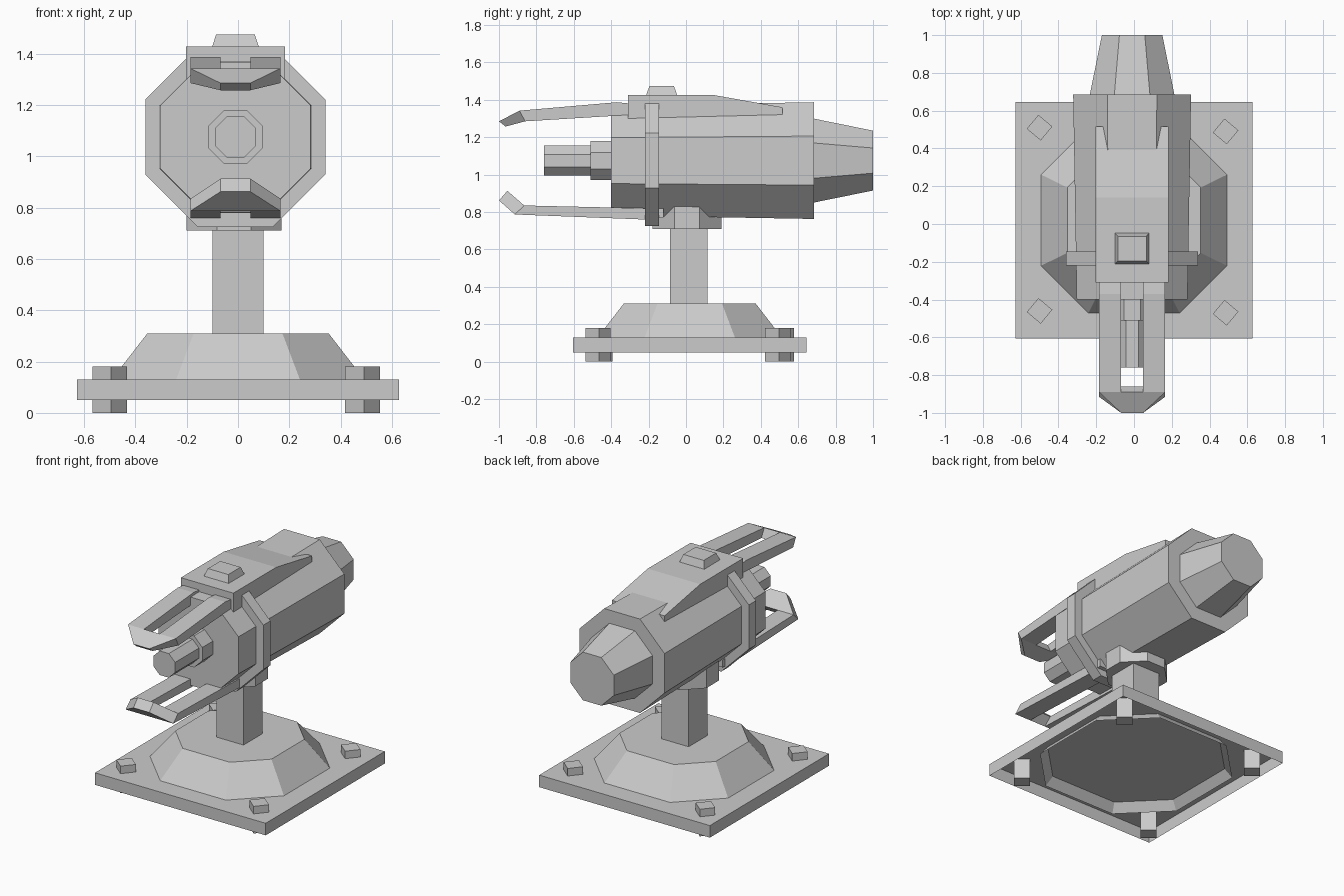
import bpy, bmesh
from math import radians
from mathutils import Matrix, Vector

cube = bpy.data.objects.get("Cube")
if cube:
    bpy.data.objects.remove(cube, do_unlink=True)

# Single grey paint
grey = bpy.data.materials.new("plain grey")
grey.use_nodes = True
GREY = (0.6, 0.6, 0.6, 1)
grey.diffuse_color = GREY
grey.node_tree.nodes["Principled BSDF"].inputs["Base Color"].default_value = GREY

CX, CZ = -0.01, 1.075    # centre line of the gun body
BY = 0.02                # centre of the base in depth


def finish(name, bm, fix_normals=True):
    if fix_normals:
        bmesh.ops.recalc_face_normals(bm, faces=bm.faces)
    mesh = bpy.data.meshes.new(name)
    bm.to_mesh(mesh)
    bm.free()
    mesh.materials.append(grey)
    obj = bpy.data.objects.new(name, mesh)
    bpy.context.collection.objects.link(obj)
    return obj


def loft(name, rings, caps=(True, True)):
    """Skin a list of equal-length point rings, with optional end caps."""
    bm = bmesh.new()
    loops = [[bm.verts.new(p) for p in ring] for ring in rings]
    n = len(loops[0])
    for a, b in zip(loops, loops[1:]):
        for i in range(n):
            j = (i + 1) % n
            bm.faces.new((a[i], a[j], b[j], b[i]))
    if caps[0]:
        bm.faces.new(loops[0][::-1])
    if caps[1]:
        bm.faces.new(loops[-1])
    return finish(name, bm)


def octagon(h, ratio=0.42):
    k = h * ratio
    return [(h, -k), (h, k), (k, h), (-k, h), (-h, k), (-h, -k), (-k, -h), (k, -h)]


def rectangle(hx, hy):
    return [(hx, -hy), (hx, hy), (-hx, hy), (-hx, -hy)]


def upright(name, centre, sections, caps=(True, True)):
    """sections: (z, outline) stacked along z."""
    rings = [[(centre[0] + u, centre[1] + v, z) for u, v in o] for z, o in sections]
    return loft(name, rings, caps)


def lengthwise(name, sections):
    """sections: (y, octagon half width) stacked along y."""
    return loft(name, [[(CX + u, y, CZ + v) for u, v in octagon(h)] for y, h in sections])


def fork(name, rows, tip):
    """Two-pronged arm closed by a tapered tip; each row is (y, z top), (y, z bottom)."""
    bm = bmesh.new()
    xs = [CX + x for x in (-0.175, -0.058, 0.058, 0.175)]
    layers = []
    for side in (0, 1):
        grid = [[bm.verts.new((x, *row[side])) for x in xs] for row in rows]
        nose = [bm.verts.new((x, *tip[side])) for x in xs[1:3]]
        polys = []
        for a, b in zip(grid, grid[1:]):
            polys += [(a[c], a[c + 1], b[c + 1], b[c]) for c in (0, 2)]
        e = grid[-1]
        polys += [(e[0], e[1], nose[0]), (e[1], e[2], nose[1], nose[0]), (e[2], e[3], nose[1])]
        layers.append(polys)
    # Skin both layers, then wall every edge used by one face only
    for poly in layers[0] + layers[1]:
        bm.faces.new(poly)
    pair = {}
    for top, low in zip(*layers):
        pair.update(zip(top, low))
    for edge in [e for e in bm.edges if e.is_boundary and e.verts[0] in pair]:
        a, b = edge.verts
        bm.faces.new((a, b, pair[b], pair[a]))
    return finish(name, bm)


# Base: hollow plate, flared pedestal passing through it, post and collar
upright("base_plate", (0, BY), [(0.05, rectangle(0.627, 0.625)), (0.13, rectangle(0.627, 0.625))],
        (False, True))
upright("pedestal", (0, BY), [(0.075, octagon(0.535, 0.49)), (0.31, octagon(0.353, 0.49))],
        (False, True))
upright("post", (0, 0.015), [(0.3, rectangle(0.1, 0.1)), (0.8, rectangle(0.1, 0.1))])
upright("collar", (-0.015, 0.005), [(0.71, octagon(0.185, 0.36)), (0.88, octagon(0.185, 0.36))])

# Anchor bolts, turned to sit as diamonds
for i, spot in enumerate([(-0.5, 0.51), (0.485, 0.49), (0.485, -0.47), (-0.5, -0.46)]):
    bolt = upright(f"bolt_{i + 1}", (0, 0),
                   [(0, rectangle(0.048, 0.048)), (0.18, rectangle(0.048, 0.048))])
    bolt.data.transform(Matrix.Translation((*spot, 0)) @ Matrix.Rotation(radians(50), 4, "Z"))

# Gun body along y
lengthwise("body", [(-0.4, 0.293), (0.685, 0.312)])
lengthwise("front_ring", [(-0.22, 0.35), (-0.145, 0.35)])
lengthwise("rear_cone", [(0.68, 0.225), (1.0, 0.16)])
lengthwise("barrel_collar", [(-0.51, 0.105), (-0.39, 0.105)])
lengthwise("barrel", [(-0.76, 0.08), (-0.5, 0.08)])

# Sloped cover on top, extruded sideways from its profile
profile = [(-0.31, 1.295), (-0.31, 1.427), (0.14, 1.427), (0.515, 1.36), (0.515, 1.315)]
loft("top_cover", [[(CX + s * 0.193, y, z) for y, z in profile] for s in (-1, 1)])
upright("top_hatch", (CX, -0.13), [(1.42, rectangle(0.093, 0.085)), (1.475, rectangle(0.075, 0.065))])

# Forked arms above and below the barrel
fork("upper_fork",
     [((-0.25, 1.375), (-0.25, 1.315)), ((-0.37, 1.387), (-0.37, 1.315)),
      ((-0.89, 1.342), (-0.86, 1.285))],
     ((-1.0, 1.285), (-0.965, 1.257)))
fork("lower_fork",
     [((-0.12, 0.82), (-0.12, 0.77)), ((-0.22, 0.82), (-0.22, 0.76)),
      ((-0.865, 0.835), (-0.915, 0.787))],
     ((-0.955, 0.913), (-1.0, 0.862)))
